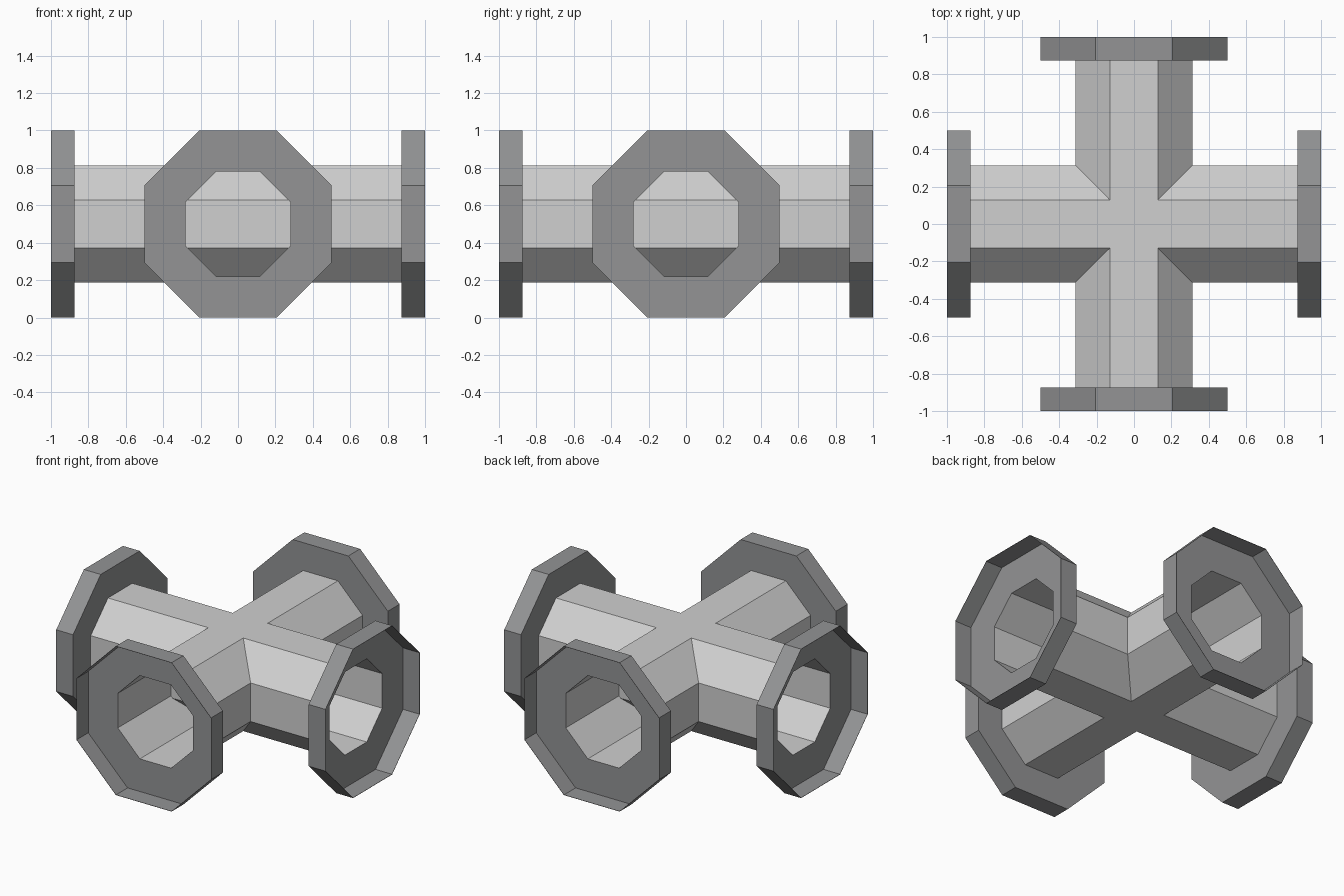
import bpy, bmesh, math
from mathutils import Matrix, Vector

if "Cube" in bpy.data.objects:
    bpy.data.objects.remove(bpy.data.objects["Cube"])

OUTER, BORE, FLANGE, AXIS_Z = 0.3125, 0.28, 0.5, 0.5
BACK, END = 0.875, 1.0
SIDES = 8


def material(name, r, g, b):
    m = bpy.data.materials.new(name)
    m.diffuse_color = (r, g, b, 1)
    m.use_nodes = True
    m.node_tree.nodes["Principled BSDF"].inputs["Base Color"].default_value = m.diffuse_color
    return m


light_grey = material("light grey", 0.63, 0.63, 0.63)
dark_grey = material("dark grey", 0.292, 0.295, 0.30)


def ring(bm, apothem, x):
    """Octagon around the x axis; x may be a function of the sideways offset."""
    r = apothem / math.cos(math.pi / SIDES)
    verts = []
    for i in range(SIDES):
        a = (i + 0.5) * 2 * math.pi / SIDES
        y, z = r * math.cos(a), r * math.sin(a)
        verts.append(bm.verts.new((x(y) if callable(x) else x, y, z)))
    return verts


def bridge(bm, a, b, flip=False):
    for i in range(SIDES):
        j = (i + 1) % SIDES
        f = [a[i], a[j], b[j], b[i]]
        bm.faces.new(f[::-1] if flip else f)


def finish(bm, name, mat, turn=0.0):
    bmesh.ops.remove_doubles(bm, verts=bm.verts, dist=1e-5)
    bm.transform(Matrix.Translation((0, 0, AXIS_Z)) @ Matrix.Rotation(turn, 4, 'Z'))
    me = bpy.data.meshes.new(name)
    bm.to_mesh(me)
    bm.free()
    me.materials.append(mat)
    ob = bpy.data.objects.new(name, me)
    bpy.context.collection.objects.link(ob)


# Pipe cross: four mitred arms with bores
bm = bmesh.new()
for k in range(4):
    before = set(bm.verts)
    bridge(bm, ring(bm, OUTER, abs), ring(bm, OUTER, BACK))
    bridge(bm, ring(bm, BORE, 0.15), ring(bm, BORE, BACK), flip=True)
    new = [v for v in bm.verts if v not in before]
    bmesh.ops.rotate(bm, verts=new, cent=Vector((0, 0, 0)),
                     matrix=Matrix.Rotation(k * math.pi / 2, 3, 'Z'))
# Flat squares where the arms meet, top and bottom
h = OUTER * math.tan(math.pi / SIDES)
square = [(-h, -h), (h, -h), (h, h), (-h, h)]
bm.faces.new([bm.verts.new((x, y, OUTER)) for x, y in square])
bm.faces.new([bm.verts.new((x, y, -OUTER)) for x, y in reversed(square)])
finish(bm, "pipe_cross", light_grey)

# Walls of the crossing pipes, which close each bore at the middle
for name, turn in (("inner_wall_x", 0), ("inner_wall_y", math.pi / 2)):
    bm = bmesh.new()
    bridge(bm, ring(bm, OUTER - 0.001, -0.3), ring(bm, OUTER - 0.001, 0.3))
    finish(bm, name, light_grey, turn)

# Flanges: a thin plate at the pipe end inside a thin raised rim
for k, side in enumerate(("right", "back", "left", "front")):
    bm = bmesh.new()
    back, lip = ring(bm, FLANGE, BACK), ring(bm, FLANGE, END)
    inner_lip = ring(bm, FLANGE - 0.002, END)
    floor = ring(bm, FLANGE - 0.002, BACK + 0.002)
    bridge(bm, back, lip)
    bridge(bm, lip, inner_lip)
    bridge(bm, inner_lip, floor)
    bridge(bm, floor, ring(bm, BORE, BACK + 0.002))
    bridge(bm, back, ring(bm, BORE, BACK), flip=True)
    finish(bm, side + "_flange", dark_grey, k * math.pi / 2)
